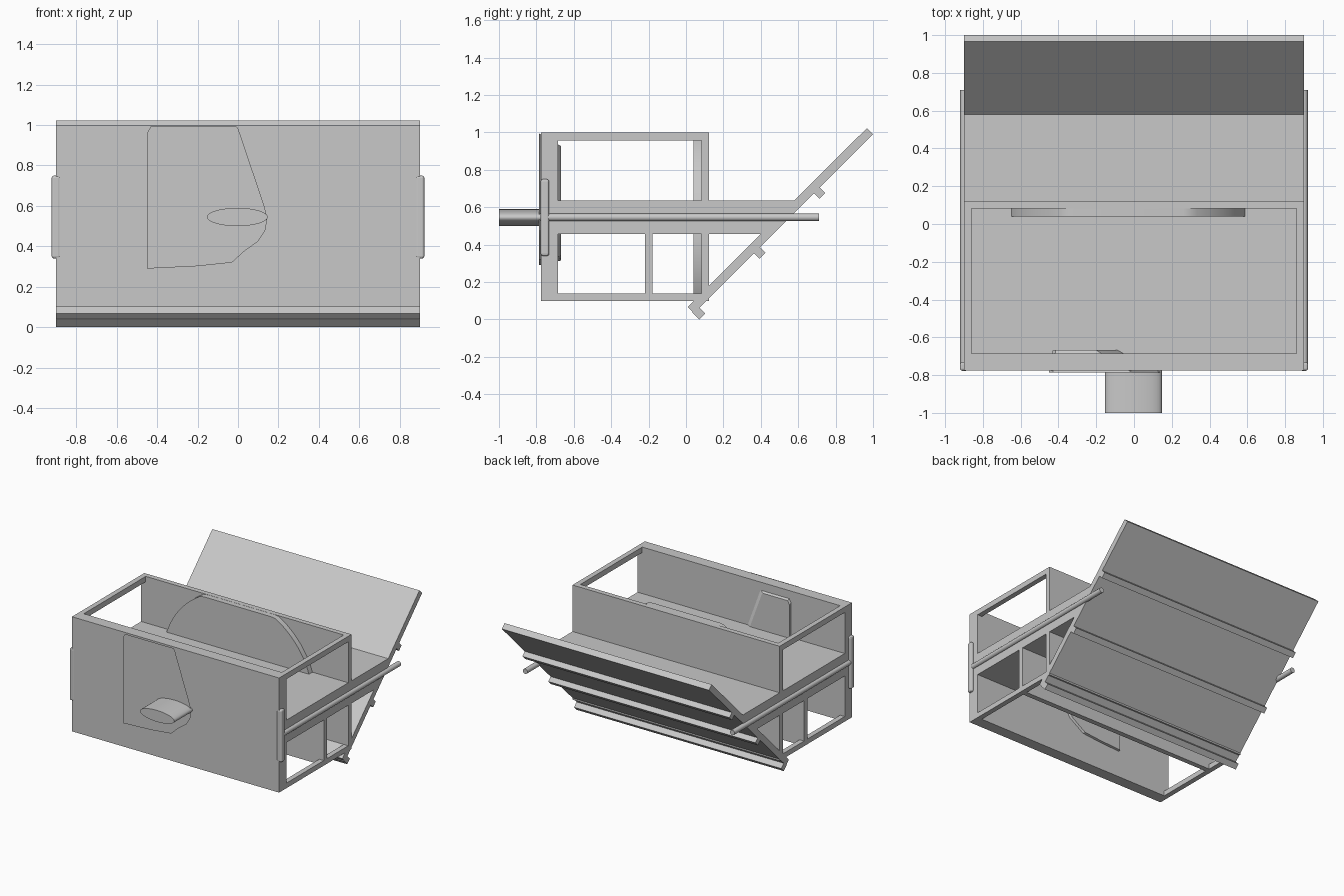
import bpy, bmesh, math

if "Cube" in bpy.data.objects:
    bpy.data.objects.remove(bpy.data.objects["Cube"])

grey = bpy.data.materials.new("plain_grey")
grey.diffuse_color = (0.58, 0.58, 0.58, 1)
grey.use_nodes = True
grey.node_tree.nodes["Principled BSDF"].inputs["Base Color"].default_value = grey.diffuse_color


def loft(name, start, end, smooth=False):
    """Solid between two matching outlines of 3D points."""
    bm = bmesh.new()
    a = [bm.verts.new(p) for p in start]
    b = [bm.verts.new(p) for p in end]
    n = len(a)
    bm.faces.new(a)
    bm.faces.new(b[::-1])
    for i in range(n):
        j = (i + 1) % n
        bm.faces.new((a[j], a[i], b[i], b[j]))
    bmesh.ops.recalc_face_normals(bm, faces=bm.faces)
    me = bpy.data.meshes.new(name)
    bm.to_mesh(me)
    bm.free()
    me.materials.append(grey)
    ob = bpy.data.objects.new(name, me)
    bpy.context.collection.objects.link(ob)
    if smooth:
        bpy.ops.object.select_all(action='DESELECT')
        ob.select_set(True)
        bpy.context.view_layer.objects.active = ob
        bpy.ops.object.shade_smooth_by_angle(angle=math.radians(30))
    return ob


def across(name, yz, x0=-0.9, x1=0.9):
    """Side profile extruded along x."""
    return loft(name, [(x0, y, z) for y, z in yz], [(x1, y, z) for y, z in yz])


def box(name, x0, x1, y0, y1, z0, z1):
    return across(name, [(y0, z0), (y1, z0), (y1, z1), (y0, z1)], x0, x1)


def along_y(name, xz, y0, y1):
    return loft(name, [(x, y0, z) for x, z in xz], [(x, y1, z) for x, z in xz], True)


def ellipse(cx, cz, rx, rz, n):
    return [(cx + rx * math.cos(2 * math.pi * i / n),
             cz + rz * math.sin(2 * math.pi * i / n)) for i in range(n)]


# main case: thick front wall, thin back wall, partition and mid shelf
box("front_wall", -0.9, 0.9, -0.775, -0.685, 0.1, 1.0)
box("back_wall", -0.9, 0.9, 0.083, 0.123, 0.1, 1.0)
box("partition", -0.9, 0.9, -0.22, -0.18, 0.1, 0.46)
across("shelf", [(-0.69, 0.458), (0.41, 0.458), (0.585, 0.635), (-0.69, 0.635)])

# open frame rails at both ends, top and bottom
for s, side in ((-1, "left"), (1, "right")):
    x0, x1 = sorted((s * 0.86, s * 0.9))
    box(side + "_top_rail", x0, x1, -0.69, 0.09, 0.957, 1.0)
    box(side + "_bottom_rail", x0, x1, -0.69, 0.09, 0.1, 0.14)

# sloped board with three ribs under it
across("sloped_board", [(0.01, 0.067), (0.043, 0.033), (1.0, 0.99), (0.967, 1.023)])
for i, (y, z) in enumerate([(0.071, 0.0), (0.392, 0.325), (0.713, 0.645)]):
    across("rib_%d" % (i + 1), [(y, z), (y + 0.032, z + 0.032),
                                (y - 0.006, z + 0.07), (y - 0.038, z + 0.038)])

# round disc on the inside of the back wall, trimmed to the case height
disc = [(x, min(max(z, 0.101), 0.999)) for x, z in ellipse(-0.03, 0.43, 0.652, 0.652, 96)]
disc = [p for i, p in enumerate(disc)
        if not (p[1] == disc[i - 1][1] == disc[(i + 1) % 96][1])]
along_y("inner_disc", disc, 0.04, 0.09)

# tapered guard plate running through the front wall
outer = [(-0.45, 0.29), (-0.2, 0.302), (-0.03, 0.32), (0.03, 0.375), (0.1, 0.425), (0.135, 0.48),
         (0.145, 0.54), (0.13, 0.6), (0.0, 0.985), (-0.01, 0.995), (-0.43, 0.995), (-0.45, 0.96)]
inner = [(-0.43, 0.315), (-0.25, 0.325), (-0.1, 0.34), (-0.04, 0.38), (0.02, 0.42), (0.04, 0.46),
         (0.02, 0.53), (-0.075, 0.6), (-0.19, 0.915), (-0.2, 0.927), (-0.415, 0.927), (-0.43, 0.9)]
loft("guard_plate", [(x, -0.787, z) for x, z in outer],
     [(x, -0.668, z) for x, z in inner], True)

# flat oval grip
along_y("oval_grip", ellipse(-0.003, 0.545, 0.15, 0.045, 40), -1.0, -0.75)

# side arms: upright rounded bar and long rod
for s, side in ((-1, "left"), (1, "right")):
    along_y(side + "_rod", ellipse(s * 0.9, 0.546, 0.02, 0.02, 20), -0.76, 0.71)
    bar = box(side + "_upright", s * 0.9 - 0.022, s * 0.9 + 0.022, -0.777, -0.732, 0.34, 0.75)
    bevel = bar.modifiers.new("round", 'BEVEL')
    bevel.width = 0.012
    bevel.segments = 3
